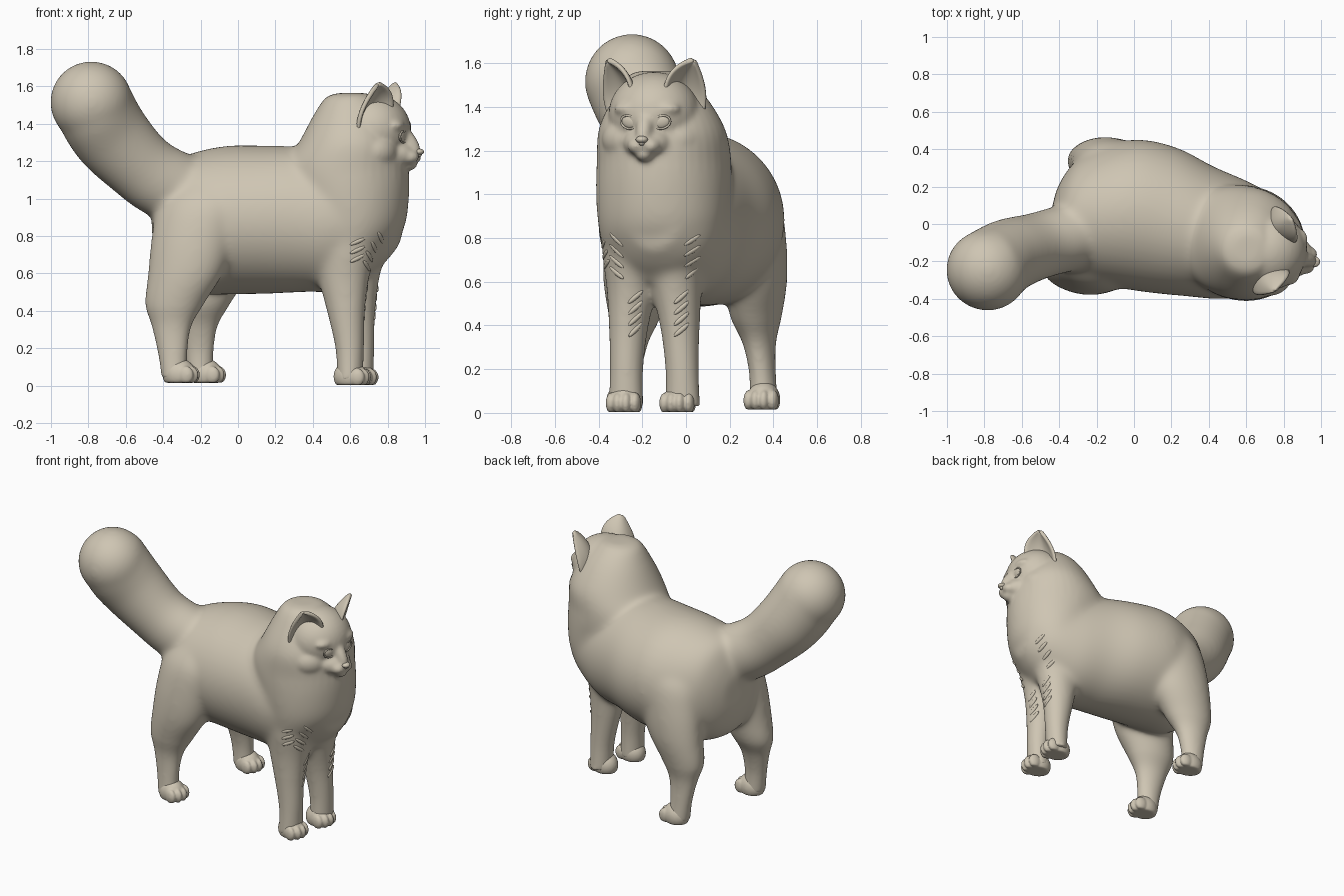
import bpy, bmesh, math
from mathutils import Vector, Matrix

if "Cube" in bpy.data.objects:
    bpy.data.objects.remove(bpy.data.objects["Cube"])

fur = bpy.data.materials.new("warm_grey_fur")
fur.diffuse_color = (0.62, 0.56, 0.45, 1)
fur.use_nodes = True
fur.node_tree.nodes["Principled BSDF"].inputs["Base Color"].default_value = fur.diffuse_color
YAW = math.radians(-13)                      # the animal is turned slightly to the viewer
TURN = Matrix.Rotation(YAW, 4, 'Z')
FWD, LAT, UP = TURN @ Vector((1, 0, 0)), TURN @ Vector((0, 1, 0)), Vector((0, 0, 1))


def ball(bm, c, r, rot=TURN, flat=None):
    """Ellipsoid; vertices below 'flat' are pressed onto that height."""
    m = Matrix.Translation(c) @ rot @ Matrix.Diagonal((*r, 1))
    new = bmesh.ops.create_uvsphere(bm, u_segments=32, v_segments=20, radius=1, matrix=m)
    if flat is not None:
        for v in new['verts']:
            v.co.z = max(v.co.z, flat)


def refine(sections, steps=5):
    """Smooth curve through the sections."""
    s = [sections[0]] + list(sections) + [sections[-1]]
    out = []
    for p0, p1, p2, p3 in zip(s, s[1:], s[2:], s[3:]):
        for t in (i / steps for i in range(steps)):
            out.append([.5 * (2 * b + (c - a) * t + (2 * a - 5 * b + 4 * c - d) * t * t
                              + (3 * b - a - 3 * c + d) * t ** 3)
                        for a, b, c, d in zip(p0, p1, p2, p3)])
    return out + [sections[-1]]


def loft(bm, sections, u, v, n=40):
    """Closed skin over elliptical sections (x, y, z, radius along u, radius along v)."""
    rings = []
    for x, y, z, a, b in refine(sections):
        rings.append([bm.verts.new(Vector((x, y, z)) + u * a * math.cos(t) + v * b * math.sin(t))
                      for t in (2 * math.pi * i / n for i in range(n))])
    faces = [bm.faces.new(rings[0]), bm.faces.new(rings[-1])]
    for p, q in zip(rings, rings[1:]):
        faces += [bm.faces.new((p[i], p[(i + 1) % n], q[(i + 1) % n], q[i])) for i in range(n)]
    bmesh.ops.recalc_face_normals(bm, faces=faces)


def finish(name, bm, voxel=0, smooth=0):
    me = bpy.data.meshes.new(name)
    bm.to_mesh(me)
    bm.free()
    me.materials.append(fur)
    me.shade_smooth()
    ob = bpy.data.objects.new(name, me)
    bpy.context.collection.objects.link(ob)
    if voxel:                                # fuse the overlapping forms into one skin
        m = ob.modifiers.new("fuse", 'REMESH')
        m.mode, m.voxel_size, m.use_smooth_shade = 'VOXEL', voxel, True
        s = ob.modifiers.new("soften", 'SMOOTH')
        s.factor, s.iterations = 0.5, smooth
    return ob


def head_pt(f, l, z):
    """Point in the head's frame: forward, sideways, height."""
    return Vector((.72, -.145, z)) + FWD * f + LAT * l


# Body: torso, neck with mane, tail
bm = bmesh.new()
loft(bm, [(-.44, .08, .86, .1, .12), (-.41, .08, .86, .2, .23), (-.35, .07, .87, .295, .325),
          (-.22, .065, .87, .37, .38), (-.05, .06, .885, .402, .398), (.15, .02, .887, .395, .396),
          (.35, -.04, .887, .355, .387), (.55, -.09, .87, .32, .358), (.75, -.13, .9, .25, .27),
          (.86, -.15, .95, .14, .2)], LAT, UP)
loft(bm, [(.60, -.13, 1.565, .06, .07), (.6, -.135, 1.545, .13, .13), (.61, -.12, 1.45, .205, .21),
          (.61, -.11, 1.3, .285, .29), (.575, -.1, 1.15, .34, .307), (.6, -.105, 1.0, .315, .307),
          (.62, -.11, .85, .27, .292), (.61, -.12, .72, .2, .25), (.6, -.12, .6, .12, .17)], FWD, LAT)
tail_dir = Vector((-.45, -.15, .5)).normalized()
tail_side = UP.cross(tail_dir).normalized()
loft(bm, [(-.18, -.03, .97, .18, .2), (-.38, -.08, 1.08, .18, .208), (-.525, -.12, 1.175, .18, .195),
          (-.66, -.165, 1.315, .198, .212), (-.745, -.22, 1.445, .215, .222), (-.79, -.245, 1.53, .208, .215),
          (-.835, -.262, 1.6, .16, .17)], tail_side, tail_dir.cross(tail_side))
ball(bm, (-.784, -.247, 1.515), (.222, .218, .22))

# Legs: fore and hind pairs
fore = [(.60, -.275, .03, .068, .08), (.597, -.272, .2, .076, .076), (.577, -.262, .4, .102, .09),
        (.565, -.245, .58, .14, .12), (.575, -.235, .76, .17, .148), (.59, -.2, .95, .15, .15)]
hind = [(-.34, -.27, .04, .068, .066), (-.35, -.265, .18, .08, .06), (-.355, -.25, .32, .108, .075),
        (-.338, -.235, .44, .16, .115), (-.28, -.23, .6, .205, .145), (-.235, -.205, .8, .23, .165),
        (-.19, -.165, .98, .24, .17), (-.17, -.1, 1.12, .16, .13)]
for leg, dx, y_sum in ((fore, .055, -.29), (hind, .14, .085)):
    loft(bm, leg, FWD, LAT)
    loft(bm, [(x + dx, y_sum - y, z, a, b) for x, y, z, a, b in leg], FWD, LAT)

# Head, fused with the neck
ball(bm, head_pt(0, 0, 1.365), (.205, .21, .195))
for s in (-1, 1):
    ball(bm, head_pt(.035, s * .095, 1.25), (.125, .14, .11))    # cheek
    ball(bm, head_pt(.142, s * .08, 1.39), (.052, .075, .035))   # brow
    ball(bm, head_pt(.205, s * .032, 1.222), (.055, .045, .04))  # whisker pad
ball(bm, head_pt(.13, 0, 1.235), (.11, .115, .08))               # muzzle
ball(bm, head_pt(.2, 0, 1.182), (.045, .042, .032))              # chin
slope = TURN @ Matrix.Rotation(math.radians(54), 4, 'Y')
ball(bm, head_pt(.19, 0, 1.315), (.11, .04, .045), slope)        # nose bridge
body = finish("body", bm, .0105, 12)

# Blend the joints of torso, neck, thighs and chest more softly than the face and feet
bpy.context.view_layer.update()
dg = bpy.context.evaluated_depsgraph_get()
body_skin = bpy.data.meshes.new_from_object(body.evaluated_get(dg))
body.modifiers.clear()
body.data = body_skin
if not body_skin.materials:
    body_skin.materials.append(fur)
body_skin.shade_smooth()
group = body.vertex_groups.new(name="soft_joints")
for v in body_skin.vertices:
    x, y, z = v.co
    behind_face = min(1, max(0, (.68 - x) / .12, (1.12 - z) / .1))
    w = behind_face * min(1, max(0, (z - .42) / .12))
    if w > 0:
        group.add([v.index], w, 'REPLACE')
blend = body.modifiers.new("blend_joints", 'SMOOTH')
blend.factor, blend.iterations, blend.vertex_group = .5, 60, group.name

# Nose
bm = bmesh.new()
ball(bm, head_pt(.254, 0, 1.25), (.027, .028, .017))
ball(bm, head_pt(.254, 0, 1.24), (.016, .015, .018))
finish("nose", bm)

# Paws with four toes each
bm = bmesh.new()
for x, y, z0 in ((.6, -.275, .003), (.64, -.03, .003), (-.315, -.272, .015), (-.175, .355, .015)):
    c = Vector((x, y, z0))
    ball(bm, c + UP * .045, (.09, .076, .085), flat=z0)
    for k, off in enumerate((-.057, -.02, .02, .057)):
        reach = .068 if k in (1, 2) else .05
        ball(bm, c + FWD * reach + LAT * off + UP * .042, (.042, .0245, .048), flat=z0)
finish("paws", bm, .007, 5)

# Ears: cupped leaves with thickness, opening forward and outward
for s, name in ((-1, "right_ear"), (1, "left_ear")):
    inner, outer, tip = head_pt(.13, s * .085, 1.49), head_pt(-.02, s * .23, 1.385), head_pt(.08, s * .205, 1.615)
    mid, half = (inner + outer) / 2, (outer - inner) / 2
    back = -FWD * .06 - LAT * s * .045
    bm = bmesh.new()
    rows = []
    for j in range(13):
        v = -.2 + 1.2 * j / 12
        w = 1 - max(v, 0) ** 2.2 + .05
        rows.append([bm.verts.new(mid.lerp(tip, v) + half * w * u + back * (1 - u * u) * w)
                     for u in (i / 5 - 1 for i in range(11))])
    for p, q in zip(rows, rows[1:]):
        for i in range(10):
            bm.faces.new((p[i], p[i + 1], q[i + 1], q[i]))
    ear = finish(name, bm)
    sol = ear.modifiers.new("thickness", 'SOLIDIFY')
    sol.thickness, sol.offset = .024, 0
    ear.modifiers.new("round", 'SUBSURF').levels = 1

# Surface lookup for details that sit on the skin
bpy.context.view_layer.update()
skin = body.evaluated_get(bpy.context.evaluated_depsgraph_get())


def on_skin(origin, direction):
    hit, loc, nor, _ = skin.ray_cast(Vector(origin), Vector(direction))
    return (loc, nor) if hit else None


# Eyes: almond balls with a slim lid rim
bm = bmesh.new()
for s in (-1, 1):
    found = on_skin(head_pt(.8, s * .077, 1.33), -FWD)
    if not found:
        continue
    loc, nor = found
    look = (nor + FWD).normalized()
    side = UP.cross(look).normalized()
    up = look.cross(side)
    tilt = math.radians(14 * s)
    e1 = side * math.cos(tilt) + up * math.sin(tilt)
    e2 = look.cross(e1)
    rot = Matrix((look, e1, e2)).transposed().to_4x4()
    ball(bm, loc - look * .008, (.014, .038, .029), rot)
    n, k = 28, 8
    ring = [[bm.verts.new(loc + look * .005 * math.sin(b)
                          + e1 * math.cos(a) * (.04 + .005 * math.cos(b))
                          + e2 * math.sin(a) * (.03 + .005 * math.cos(b)))
             for b in (2 * math.pi * j / k for j in range(k))]
            for a in (2 * math.pi * i / n for i in range(n))]
    for i in range(n):
        for j in range(k):
            bm.faces.new((ring[i][j], ring[(i + 1) % n][j],
                          ring[(i + 1) % n][(j + 1) % k], ring[i][(j + 1) % k]))
finish("eyes", bm)

# Fur tufts: slim ridges on the forelegs
bm = bmesh.new()
rays = [((.64, -1, .68 + .045 * i), (0, 1, 0), (.85, 0, .35)) for i in range(3)]
for i in range(4):
    for y, z, dy, dz in ((-.32, .64, .8, -.4), (.03, .64, -.8, -.4), (-.02, .38, .7, .6), (-.23, .38, .7, .6)):
        rays.append(((1.5, y, z + .05 * i), (-1, 0, 0), (0, dy, dz)))
for origin, direction, along in rays:
    found = on_skin(origin, direction)
    if found:
        loc, nor = found
        t = Vector(along)
        t = (t - nor * t.dot(nor)).normalized()
        rot = Matrix((t, nor.cross(t), nor)).transposed().to_4x4()
        ball(bm, loc - nor * .004, (.045, .012, .01), rot)
finish("foreleg_tufts", bm)
